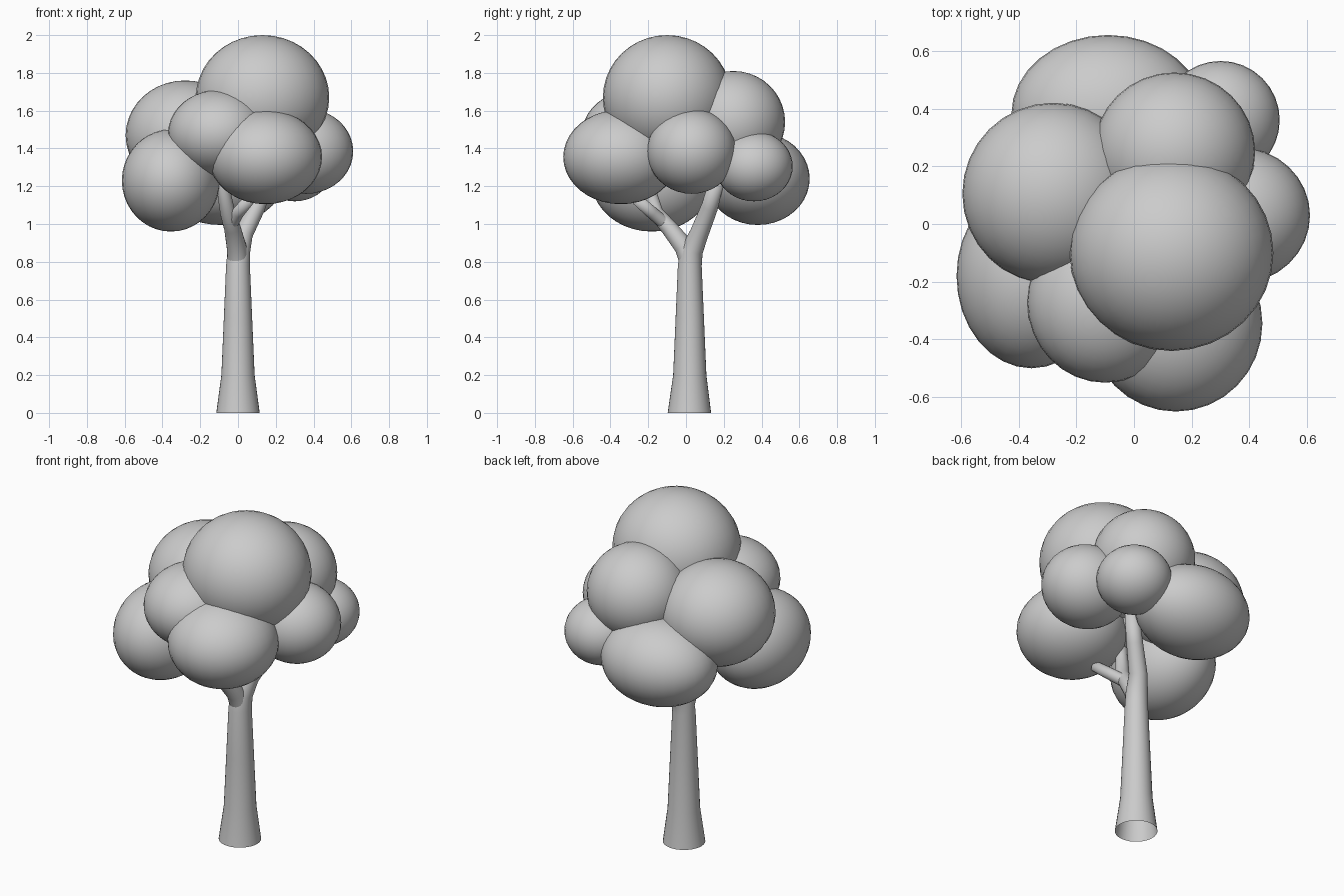
import bpy, bmesh, math
from mathutils import Vector

if "Cube" in bpy.data.objects:
    bpy.data.objects.remove(bpy.data.objects["Cube"])


def finish(bm, name):
    mesh = bpy.data.meshes.new(name)
    bm.normal_update()
    for f in bm.faces:
        f.smooth = True
    bm.to_mesh(mesh)
    bm.free()
    ob = bpy.data.objects.new(name, mesh)
    bpy.context.collection.objects.link(ob)
    return ob


def foliage(name, center, radii):
    bm = bmesh.new()
    bmesh.ops.create_uvsphere(bm, u_segments=32, v_segments=20, radius=1)
    for v in bm.verts:
        v.co = Vector(c + r * p for c, r, p in zip(center, radii, v.co))
    return finish(bm, name)


def limb(name, path, sides=24, flat_base=False, cap_end=True):
    """Tapered tube through (x, y, z, radius) points."""
    pts = [Vector(p[:3]) for p in path]
    bm = bmesh.new()
    rings = []
    for i, p in enumerate(pts):
        d = (pts[min(i + 1, len(pts) - 1)] - pts[max(i - 1, 0)]).normalized()
        if flat_base and i == 0:
            d = Vector((0, 0, 1))
        u = Vector((0, 1, 0)).cross(d).normalized()
        w = d.cross(u)
        rings.append([bm.verts.new(p + path[i][3] * (math.cos(t) * u + math.sin(t) * w))
                      for t in (2 * math.pi * k / sides for k in range(sides))])
    for a, b in zip(rings, rings[1:]):
        for k in range(sides):
            n = (k + 1) % sides
            bm.faces.new((a[k], a[n], b[n], b[k]))
    if cap_end:
        bm.faces.new(rings[-1])
    return finish(bm, name)


# Foliage clumps: centre and radii
clumps = {
    "top": ((0.13, -0.10, 1.67), (0.353, 0.34, 0.33)),
    "left": ((-0.28, 0.105, 1.47), (0.315, 0.315, 0.29)),
    "left_low": ((-0.355, -0.18, 1.23), (0.26, 0.32, 0.27)),
    "front_low": ((0.145, -0.345, 1.355), (0.30, 0.305, 0.25)),
    "front_left": ((-0.10, -0.27, 1.48), (0.27, 0.28, 0.23)),
    "right": ((0.36, 0.03, 1.385), (0.25, 0.237, 0.225)),
    "back_low": ((-0.09, 0.38, 1.24), (0.335, 0.275, 0.245)),
    "back_right": ((0.30, 0.36, 1.305), (0.205, 0.205, 0.185)),
    "back_upper": ((0.14, 0.25, 1.54), (0.28, 0.275, 0.27)),
}
for key, (c, r) in clumps.items():
    foliage("foliage_" + key, c, r)

# Trunk bending into the back branch
limb("trunk", [(0, 0.018, 0, 0.115), (0, 0.02, 0.2, 0.088), (0, 0.02, 0.5, 0.075),
               (0, 0.02, 0.78, 0.063), (0.005, 0.03, 0.86, 0.06), (0.03, 0.07, 0.95, 0.05),
               (0.10, 0.125, 1.09, 0.045), (0.16, 0.17, 1.25, 0.038)], 32, True)

# Front branch with its fork
limb("front_branch", [(0, 0.02, 0.80, 0.055), (-0.008, -0.01, 0.88, 0.052),
                      (-0.03, -0.09, 0.98, 0.044), (-0.055, -0.16, 1.06, 0.04),
                      (-0.08, -0.20, 1.20, 0.034), (-0.09, -0.21, 1.32, 0.03)])
limb("front_twig", [(-0.035, -0.11, 1.0, 0.034), (0.0, -0.18, 1.06, 0.033),
                    (0.06, -0.26, 1.13, 0.03)])
